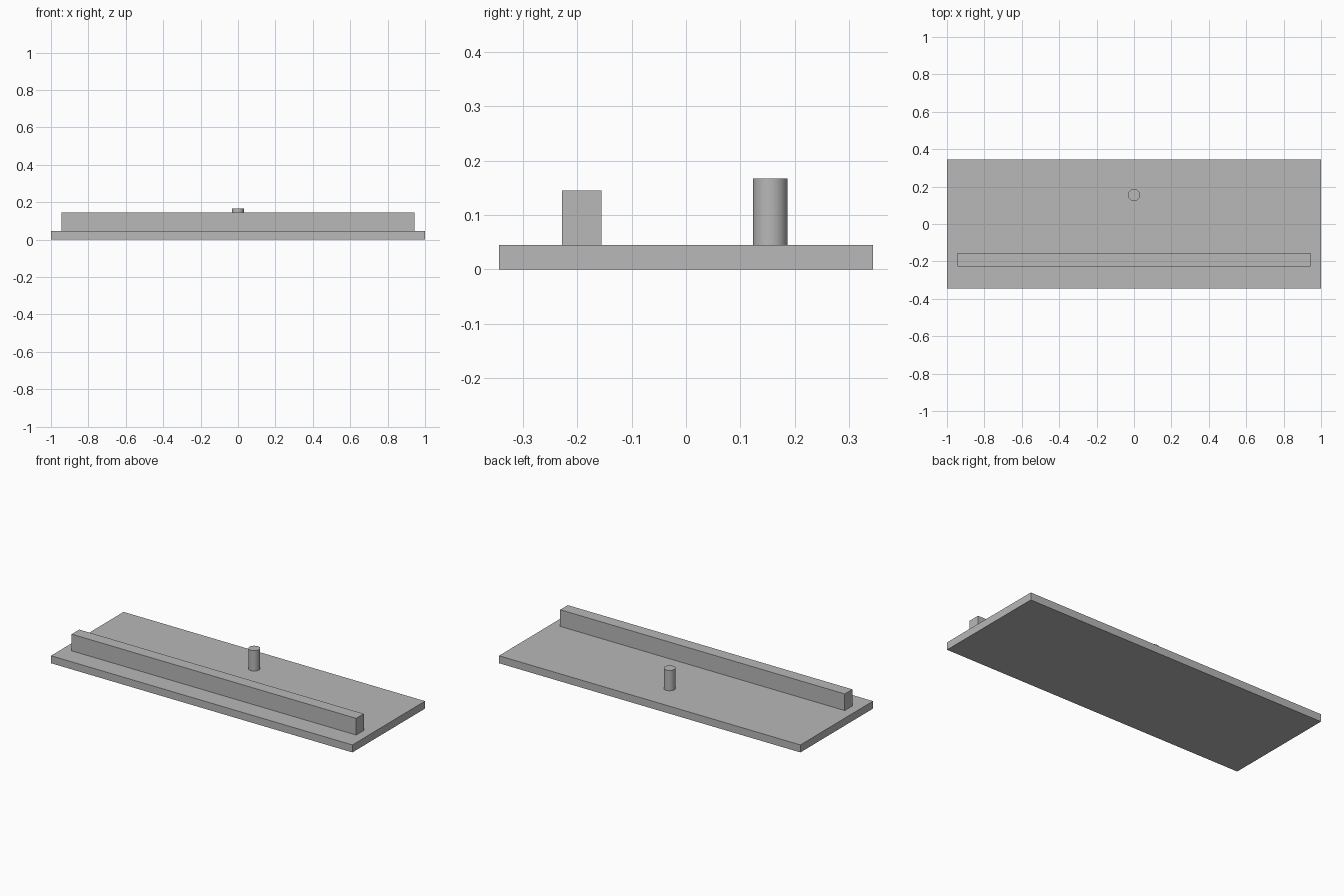
import bpy

cube = bpy.data.objects.get("Cube")
if cube:
    bpy.data.objects.remove(cube, do_unlink=True)

# Single grey material
grey = bpy.data.materials.new("plain grey")
grey.use_nodes = True
colour = (0.48, 0.48, 0.48, 1)
grey.diffuse_color = colour
bsdf = next(n for n in grey.node_tree.nodes if n.type == 'BSDF_PRINCIPLED')
bsdf.inputs["Base Color"].default_value = colour


def finish(name):
    obj = bpy.context.object
    obj.name = name
    obj.data.materials.append(grey)
    return obj


def box(name, centre, size):
    bpy.ops.mesh.primitive_cube_add(size=1, location=centre)
    bpy.context.object.scale = size
    bpy.ops.object.transform_apply(location=False, rotation=False, scale=True)
    return finish(name)


base_top, rail_top, peg_top = 0.045, 0.145, 0.167

# Flat base plate
box("base_plate", (0, 0, base_top / 2), (2, 0.688, base_top))

# Long rail near the front edge
box("front_rail", (0, -0.192, (base_top + rail_top) / 2),
    (1.888, 0.072, rail_top - base_top))

# Round peg behind the rail
bpy.ops.mesh.primitive_cylinder_add(
    vertices=48, radius=0.032, depth=peg_top - base_top,
    location=(0, 0.155, (base_top + peg_top) / 2))
finish("round_peg")
bpy.ops.object.shade_smooth_by_angle()
